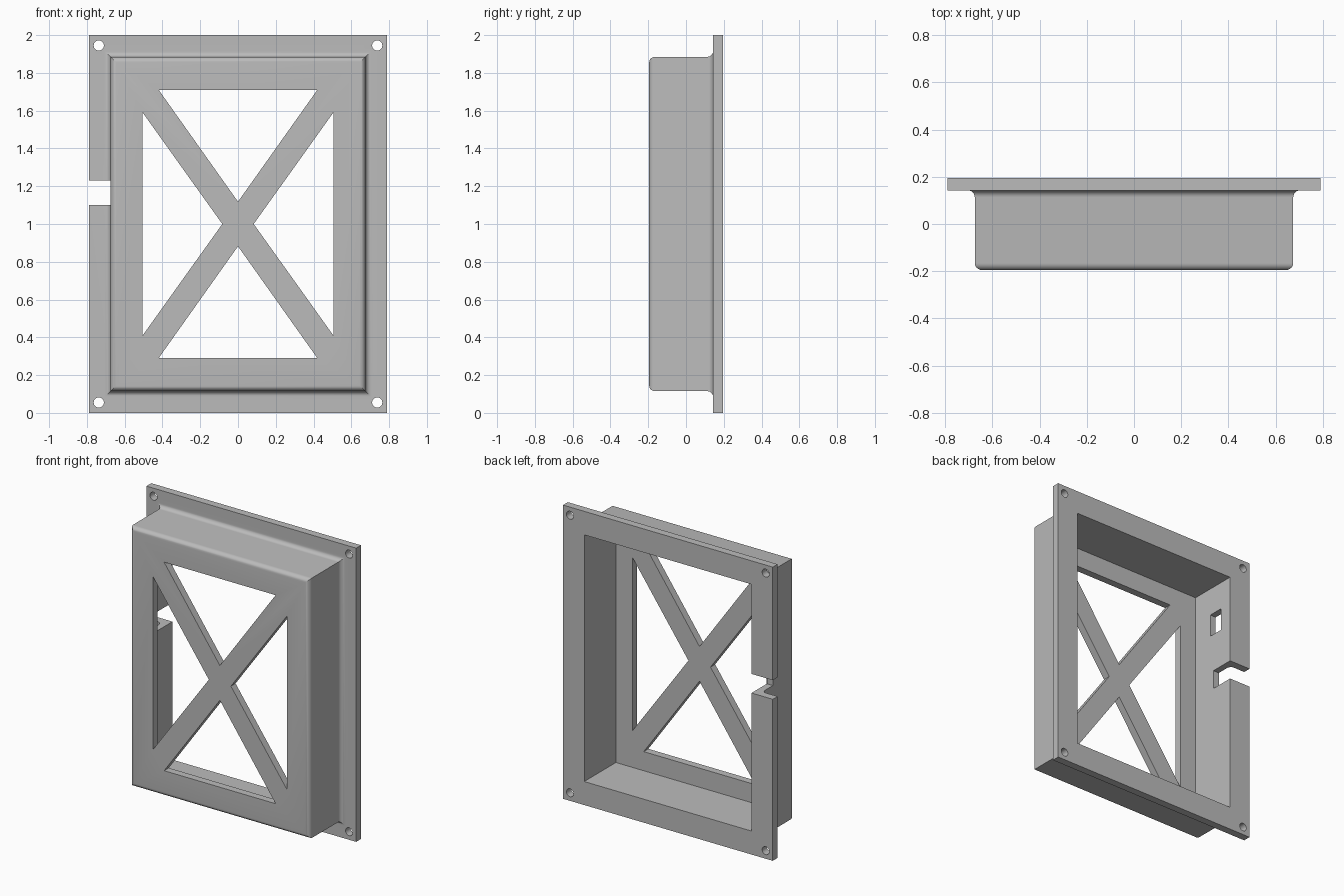
import bpy, bmesh
from math import sin, cos, pi

cube = bpy.data.objects.get("Cube")
if cube:
    bpy.data.objects.remove(cube, do_unlink=True)

grey = bpy.data.materials.new("plain grey")
grey.use_nodes = True
colour = (0.5, 0.5, 0.5, 1)
grey.diffuse_color = colour
grey.node_tree.nodes["Principled BSDF"].inputs["Base Color"].default_value = colour

HALF_W, HALF_H, MID = 0.675, 0.885, 1.0      # raised box, seen from the front
BACK, SEAT, FRONT = 0.195, 0.143, -0.195     # flange back, flange front, box face
WALL, RIM, R, STEPS = 0.045, 0.115, 0.03, 6


def finish(name, bm):
    bmesh.ops.recalc_face_normals(bm, faces=bm.faces)
    mesh = bpy.data.meshes.new(name)
    bm.to_mesh(mesh)
    bm.free()
    mesh.materials.append(grey)
    obj = bpy.data.objects.new(name, mesh)
    bpy.context.collection.objects.link(obj)
    return obj


def prism(name, outline, y0, y1):
    """Outline of (x, z) points extruded along y."""
    bm = bmesh.new()
    near = [bm.verts.new((x, y0, z)) for x, z in outline]
    far = [bm.verts.new((x, y1, z)) for x, z in outline]
    bm.faces.new(near)
    bm.faces.new(far)
    for i in range(len(near)):
        j = (i + 1) % len(near)
        bm.faces.new((near[i], near[j], far[j], far[i]))
    return finish(name, bm)


def box(name, x, y, z):
    return prism(name, [(x[0], z[0]), (x[1], z[0]), (x[1], z[1]), (x[0], z[1])], *y)


# Cover: one wall section swept round a rectangle with mitred corners
arc = [i / STEPS * pi / 2 for i in range(STEPS + 1)]
section = [(-WALL, FRONT + 0.05), (-WALL, BACK), (RIM, BACK), (RIM, SEAT)]
section += [(R - R * sin(t), SEAT - R + R * cos(t)) for t in arc]
section += [(-R + R * cos(t), FRONT + R - R * sin(t)) for t in arc]
bm = bmesh.new()
rings = [[bm.verts.new((sx * (HALF_W + d), y, MID + sz * (HALF_H + d)))
          for sx, sz in ((-1, -1), (1, -1), (1, 1), (-1, 1))] for d, y in section]
for a, b in zip(rings, rings[1:]):
    for i in range(4):
        j = (i + 1) % 4
        bm.faces.new((a[i], a[j], b[j], b[i]))
bm.faces.new(rings[0])
bm.faces.new(rings[-1])
cover = finish("vented_cover", bm)

cutters = []
for s in (-1, 1):
    # Triangular openings that leave the diagonal cross
    cutters.append(prism("end_opening", [(-0.42, MID + s * 0.71), (0.42, MID + s * 0.71),
                                         (0, MID + s * 0.118)], -0.3, -0.1))
    cutters.append(prism("side_opening", [(s * 0.505, MID - 0.59), (s * 0.505, MID + 0.59),
                                          (s * 0.083, MID)], -0.3, -0.1))
    # Screw holes in the flange corners
    for t in (-1, 1):
        hole = [(s * 0.737 + 0.027 * cos(i * pi / 16), MID + t * 0.945 + 0.027 * sin(i * pi / 16))
                for i in range(32)]
        cutters.append(prism("screw_hole", hole, 0.1, 0.3))
# Cable notch and small window in the right wall
cutters.append(box("cable_notch", (-0.9, -0.6), (0.03, 0.3), (1.1, 1.23)))
cutters.append(box("wall_window", (-0.75, -0.6), (0.0, 0.105), (1.495, 1.65)))

bpy.context.view_layer.objects.active = cover
for cutter in cutters:
    cutter.hide_render = True
    mod = cover.modifiers.new(cutter.name, "BOOLEAN")
    mod.operation, mod.solver, mod.object = "DIFFERENCE", "EXACT", cutter
    bpy.ops.object.modifier_apply(modifier=mod.name)
    bpy.data.objects.remove(cutter, do_unlink=True)

# Smooth fillets, sharp edges
bpy.ops.object.select_all(action="DESELECT")
cover.select_set(True)
bpy.ops.object.shade_smooth_by_angle(angle=pi / 6)
